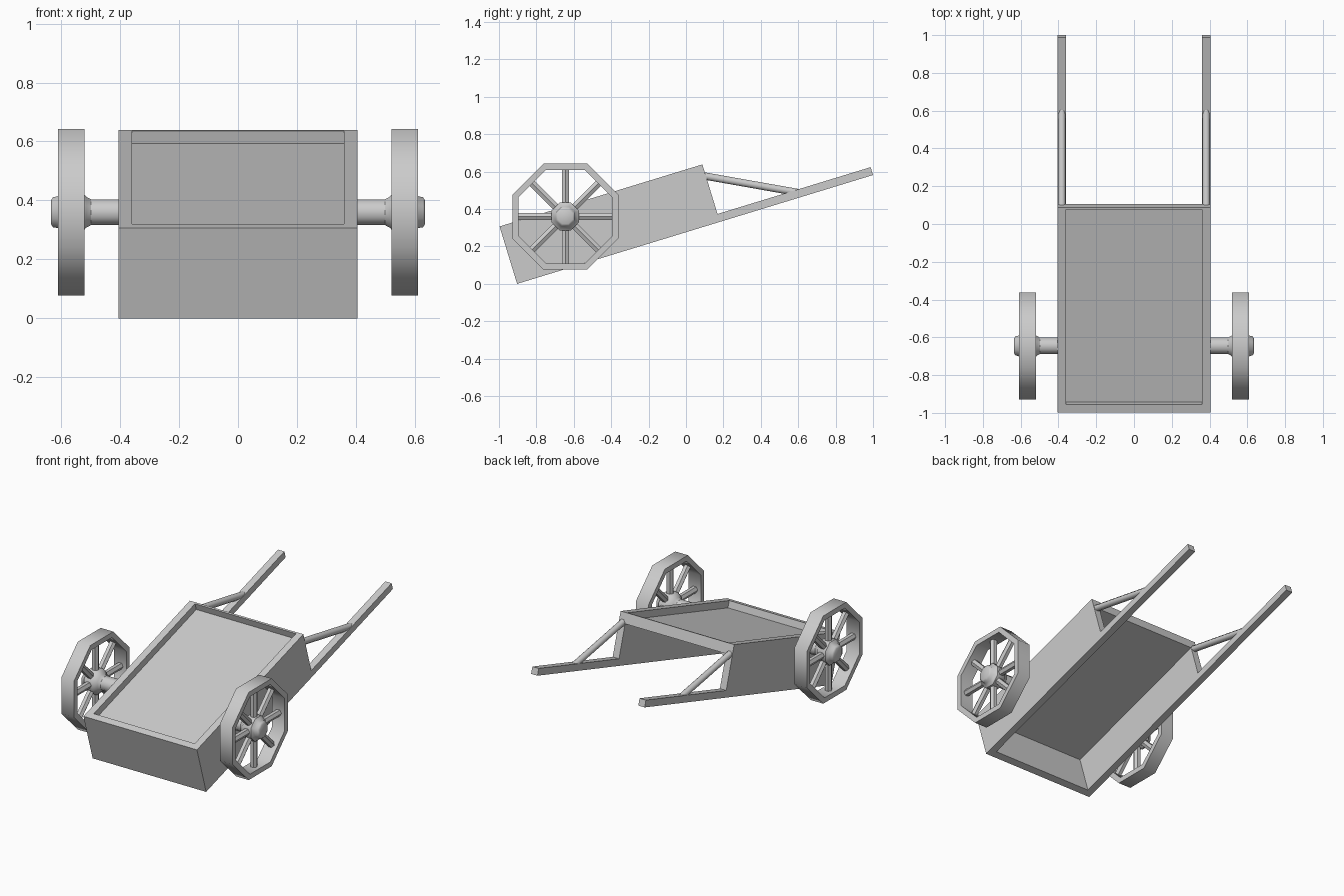
import bpy, bmesh, math
from mathutils import Matrix, Vector

if "Cube" in bpy.data.objects:
    bpy.data.objects.remove(bpy.data.objects["Cube"])

A = math.radians(17)                      # tilt of the resting cart
TILT = Matrix.Translation((0, -0.903, 0)) @ Matrix.Rotation(A, 4, 'X')
HUB_Y, HUB_Z = -0.645, 0.36


def finish(name, bm, smooth=True):
    bmesh.ops.recalc_face_normals(bm, faces=bm.faces)
    me = bpy.data.meshes.new(name)
    bm.to_mesh(me)
    bm.free()
    ob = bpy.data.objects.new(name, me)
    bpy.context.collection.objects.link(ob)
    if smooth:
        bpy.ops.object.select_all(action='DESELECT')
        ob.select_set(True)
        bpy.context.view_layer.objects.active = ob
        bpy.ops.object.shade_smooth_by_angle(angle=math.radians(50))
    return ob


def box(name, x, u, v):
    """Box given by its ranges in the tilted cart frame."""
    bm = bmesh.new()
    size = [r[1] - r[0] for r in (x, u, v)]
    mid = [(r[1] + r[0]) / 2 for r in (x, u, v)]
    m = TILT @ Matrix.Translation(mid) @ Matrix.Diagonal((*size, 1))
    bmesh.ops.create_cube(bm, size=1, matrix=m)
    return finish(name, bm, False)


def rod(bm, a, b, r, sides):
    a, b = Vector(a), Vector(b)
    d = b - a
    m = Matrix.Translation((a + b) / 2) @ d.to_track_quat('Z', 'Y').to_matrix().to_4x4()
    m = m @ Matrix.Rotation(math.pi / sides, 4, 'Z')
    bmesh.ops.create_cone(bm, cap_ends=True, segments=sides, radius1=r, radius2=r,
                          depth=d.length, matrix=m)


def lathe(name, profile, side, closed):
    """Eight-sided lathe about the axle; profile holds (x, radius)."""
    bm = bmesh.new()
    rings = []
    for i in range(8):
        t = math.pi / 8 + i * math.pi / 4
        rings.append([bm.verts.new((side * x, HUB_Y + r * math.cos(t), HUB_Z + r * math.sin(t)))
                      for x, r in profile])
    n = len(profile)
    for i in range(8):
        p, q = rings[i], rings[(i + 1) % 8]
        for j in range(n if closed else n - 1):
            k = (j + 1) % n
            bm.faces.new((p[j], p[k], q[k], q[j]))
    if not closed:
        bm.faces.new([r[0] for r in rings])
        bm.faces.new([r[-1] for r in rings])
    return finish(name, bm)


# Tray: front board, floor and thin lip at the back (underside stays open)
box("front_board", (-0.36, 0.36), (0, 0.044), (0, 0.321))
box("tray_floor", (-0.36, 0.36), (0.044, 1.134), (0.255, 0.277))
box("back_lip", (-0.36, 0.36), (1.122, 1.134), (0.277, 0.321))

for side, label in ((-1, "left"), (1, "right")):
    xr = sorted((side * 0.36, side * 0.405))
    # Side board and long handle rail
    box(label + "_side_board", xr, (0, 1.134), (0.044, 0.321))
    box(label + "_handle", xr, (0, 1.99), (0, 0.044))

    # Diagonal brace from board to handle
    bm = bmesh.new()
    rod(bm, (side * 0.382, 0.08, 0.58), (side * 0.382, 0.60, 0.488), 0.021, 8)
    finish(label + "_brace", bm)

    # Axle stub
    bm = bmesh.new()
    rod(bm, (side * 0.37, HUB_Y, HUB_Z), (side * 0.53, HUB_Y, HUB_Z), 0.047, 8)
    finish(label + "_axle", bm)

    # Octagonal wheel rim
    c = math.cos(math.pi / 8)
    ro, ri = 0.283 / c, 0.25 / c
    lathe(label + "_wheel_rim", [(0.52, ri), (0.52, ro), (0.61, ro), (0.61, ri)], side, True)

    # Hub barrel
    lathe(label + "_hub", [(0.495, 0.045), (0.515, 0.057), (0.535, 0.08), (0.595, 0.08),
                           (0.612, 0.058), (0.628, 0.055), (0.635, 0.042)], side, False)

    # Eight spokes
    bm = bmesh.new()
    for i in range(8):
        t = i * math.pi / 4
        cy, sz = math.cos(t), math.sin(t)
        rod(bm, (side * 0.565, HUB_Y + 0.05 * cy, HUB_Z + 0.05 * sz),
            (side * 0.565, HUB_Y + 0.26 * cy, HUB_Z + 0.26 * sz), 0.022, 6)
    finish(label + "_spokes", bm)
